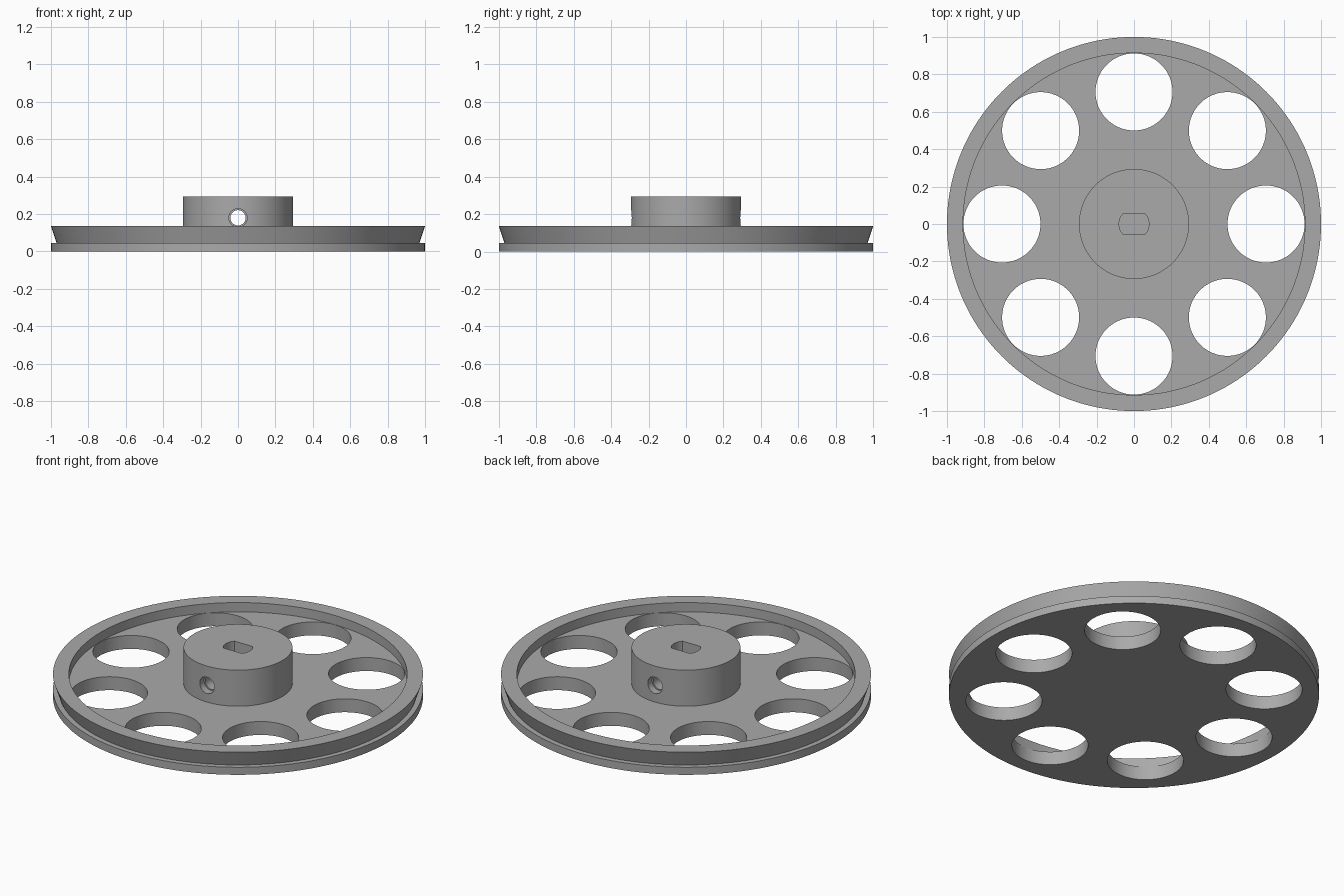
import bpy
import bmesh
from math import sin, cos, pi, radians, sqrt
from mathutils import Matrix

cube = bpy.data.objects.get("Cube")
if cube:
    bpy.data.objects.remove(cube, do_unlink=True)

grey = bpy.data.materials.new("plain grey")
grey.use_nodes = True
colour = (0.4, 0.4, 0.4, 1)
grey.diffuse_color = colour
grey.node_tree.nodes["Principled BSDF"].inputs["Base Color"].default_value = colour


def add_object(name, bm):
    bmesh.ops.recalc_face_normals(bm, faces=bm.faces[:])
    mesh = bpy.data.meshes.new(name)
    bm.to_mesh(mesh)
    bm.free()
    mesh.materials.append(grey)
    obj = bpy.data.objects.new(name, mesh)
    bpy.context.collection.objects.link(obj)
    return obj


def lathe(name, profile, steps=160):
    """Spin a closed (radius, height) profile about the z axis."""
    bm = bmesh.new()
    verts = [bm.verts.new((r, 0, z)) for r, z in profile]
    edges = [bm.edges.new(pair) for pair in zip(verts, verts[1:])]
    bmesh.ops.spin(bm, geom=verts + edges, cent=(0, 0, 0), axis=(0, 0, 1),
                   angle=2 * pi, steps=steps)
    bmesh.ops.remove_doubles(bm, verts=bm.verts[:], dist=0.0001)
    return add_object(name, bm)


def cylinder(bm, radius, depth, matrix, segments=64):
    bmesh.ops.create_cone(bm, cap_ends=True, segments=segments, radius1=radius,
                          radius2=radius, depth=depth, matrix=matrix)


def cut(target, name, bm):
    cutter = add_object(name, bm)
    cutter.hide_render = True
    cutter.hide_viewport = True
    mod = target.modifiers.new(name, "BOOLEAN")
    mod.operation = "DIFFERENCE"
    mod.solver = "EXACT"
    mod.object = cutter
    return cutter


# Wheel with belt groove, raised rim, recessed web and central hub
hub_r, hub_top, web_top = 0.294, 0.295, 0.08
wheel = lathe("pulley_wheel", [
    (0, 0), (1, 0), (1, 0.045), (0.97, 0.045), (1, 0.135), (0.914, 0.135),
    (0.914, web_top), (hub_r, web_top), (hub_r, hub_top), (0, hub_top)])
cutters = []

# Eight lightening holes in the web
bm = bmesh.new()
for i in range(8):
    a = i * pi / 4
    cylinder(bm, 0.206, 0.6, Matrix.Translation((0.706 * cos(a), 0.706 * sin(a), 0)))
cutters.append(cut(wheel, "web_hole_cutter", bm))

# Blind shaft socket: round with two flats
bm = bmesh.new()
shaft_r, flat = 0.08, 0.053
end = sqrt(shaft_r ** 2 - flat ** 2)
half = [(end, -flat)]
for i in range(-5, 6):
    a = i * radians(7)
    half.append((shaft_r * cos(a), shaft_r * sin(a)))
half.append((end, flat))
outline = half + [(-x, -y) for x, y in half]
face = bm.faces.new([bm.verts.new((x, y, web_top)) for x, y in outline])
top = bmesh.ops.extrude_face_region(bm, geom=[face])["geom"]
bmesh.ops.translate(bm, vec=(0, 0, 0.4),
                    verts=[v for v in top if isinstance(v, bmesh.types.BMVert)])
cutters.append(cut(wheel, "shaft_socket_cutter", bm))

# Set screw hole through the hub, slightly wider at both mouths
along_y = Matrix.Translation((0, 0, 0.18)) @ Matrix.Rotation(pi / 2, 4, "X")
bm = bmesh.new()
cylinder(bm, 0.041, 0.8, along_y, 32)
cutters.append(cut(wheel, "screw_hole_cutter", bm))
bm = bmesh.new()
for side in (-1, 1):
    cylinder(bm, 0.049, 0.2, Matrix.Translation((0, side * 0.35, 0)) @ along_y, 32)
cutters.append(cut(wheel, "screw_mouth_cutter", bm))

# Apply the cuts, then smooth the round surfaces
bpy.ops.object.select_all(action="DESELECT")
bpy.context.view_layer.objects.active = wheel
wheel.select_set(True)
for mod in list(wheel.modifiers):
    bpy.ops.object.modifier_apply(modifier=mod.name)
for cutter in cutters:
    bpy.data.objects.remove(cutter, do_unlink=True)
bpy.ops.object.shade_smooth_by_angle(angle=radians(30))
